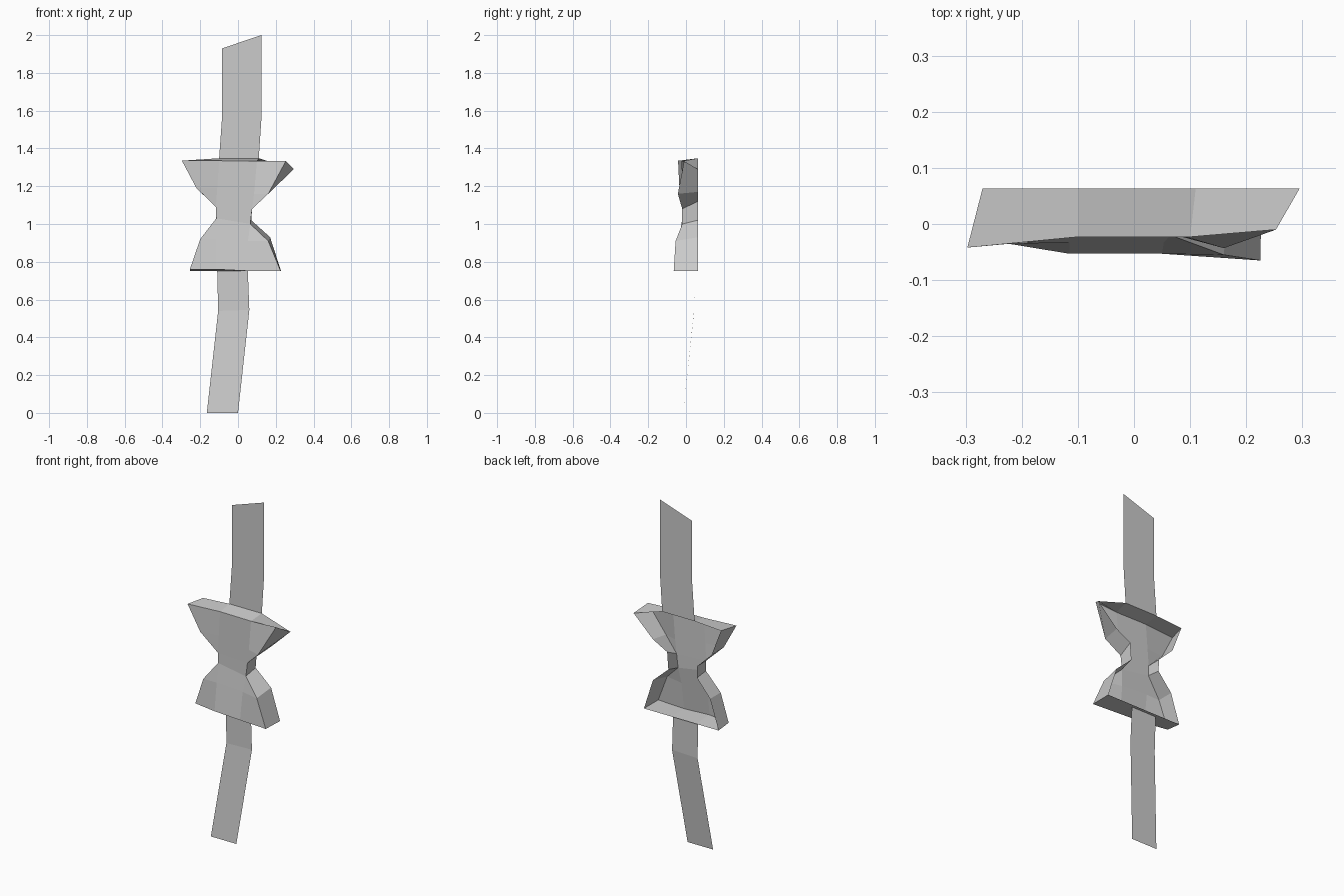
import bpy
import bmesh

BACK = 0.063  # depth of the open back and of the upper ribbon


def loft(name, rows):
    """Skin equal-length rows of points with flat quads, merging shared points."""
    n = len(rows[0])
    mesh = bpy.data.meshes.new(name)
    mesh.from_pydata(
        [p for row in rows for p in row], [],
        [(r * n + c, r * n + c + 1, (r + 1) * n + c + 1, (r + 1) * n + c)
         for r in range(len(rows) - 1) for c in range(n - 1)])
    bm = bmesh.new()
    bm.from_mesh(mesh)
    bmesh.ops.remove_doubles(bm, verts=bm.verts, dist=0.0005)
    bm.to_mesh(mesh)
    bm.free()
    obj = bpy.data.objects.new(name, mesh)
    bpy.context.collection.objects.link(obj)
    return obj


# Bow shell, bottom to top: left edge, middle (left x, right x, y), right edge,
# then the back rim (x, z) on the left and right; the middle panel fills the waist
sections = [
    ((-0.255, -0.03, 0.76), (-0.115, 0.05, -0.053), (0.225, -0.065, 0.752), (-0.255, 0.75), (0.228, 0.75)),
    ((-0.20, -0.035, 0.92), (-0.115, 0.053, -0.033), (0.16, -0.055, 0.91), (-0.20, 0.92), (0.17, 0.93)),
    ((-0.115, -0.02, 1.03), (-0.115, 0.065, -0.02), (0.065, -0.02, 1.00), (-0.115, 1.02), (0.07, 1.02)),
    ((-0.117, -0.02, 1.09), (-0.117, 0.075, -0.02), (0.075, -0.02, 1.08), (-0.117, 1.09), (0.078, 1.12)),
    ((-0.22, -0.035, 1.19), (-0.110, 0.085, -0.021), (0.16, -0.043, 1.16), (-0.21, 1.18), (0.17, 1.17)),
    ((-0.297, -0.042, 1.335), (-0.10, 0.10, -0.023), (0.253, -0.01, 1.333), (-0.27, 1.337), (0.295, 1.29)),
]
rows = []
for left, (ml, mr, my), right, (blx, blz), (brx, brz) in sections:
    rows.append([(blx, BACK, blz), left, (ml, my, left[2]), (mr, my, right[2]),
                 right, (brx, BACK, brz)])
loft("bow_shell", rows)

# Rims closing the shell's top and bottom; the back stays open
for name, row, z, xs in (("bow_bottom_rim", rows[0], 0.75, (-0.11, 0.05)),
                         ("bow_top_rim", rows[-1], 1.348, (-0.10, 0.11))):
    back = [row[0], (xs[0], BACK, z), (xs[1], BACK, z), row[5]]
    loft(name, [row[1:5], back])

# Flat ribbons above and below the bow: rows of left x, left z, right x, right z, y
ribbons = {
    "upper_ribbon": [(-0.10, 1.348, 0.11, 1.348, 0.063), (-0.084, 1.57, 0.124, 1.56, 0.063),
                     (-0.084, 1.93, 0.124, 2.0, 0.063)],
    "lower_ribbon": [(-0.165, 0.0, 0.0, 0.0, -0.015), (-0.105, 0.54, 0.06, 0.545, 0.043),
                     (-0.11, 0.75, 0.052, 0.75, 0.045)],
}
for name, strip in ribbons.items():
    loft(name, [[(xl, y, zl), (xr, y, zr)] for xl, zl, xr, zr, y in strip])
